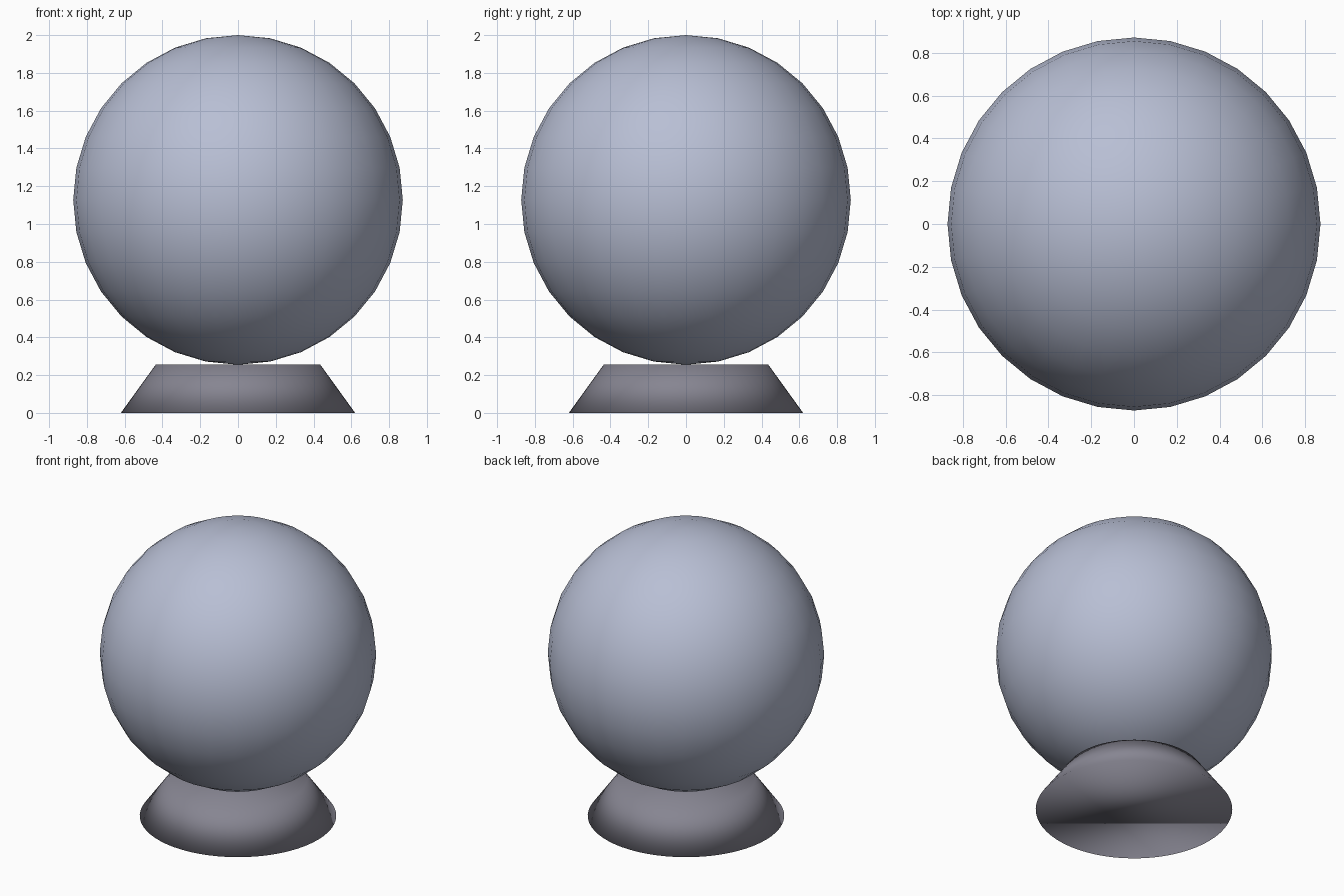
import bpy

if "Cube" in bpy.data.objects:
    bpy.data.objects.remove(bpy.data.objects["Cube"])


def flat_colour(name, rgb):
    mat = bpy.data.materials.new(name)
    mat.diffuse_color = (*rgb, 1.0)
    mat.use_nodes = True
    mat.node_tree.nodes["Principled BSDF"].inputs["Base Color"].default_value = mat.diffuse_color
    return mat


def finish(name, mat):
    obj = bpy.context.object
    obj.name = name
    obj.data.materials.append(mat)
    bpy.ops.object.shade_smooth()
    return obj


BASE_HEIGHT = 0.255
RADIUS = (2.0 - BASE_HEIGHT) / 2

# Tapered round base with soft shading across its rims
bpy.ops.mesh.primitive_cone_add(vertices=64, radius1=0.62, radius2=0.436,
                                depth=BASE_HEIGHT, end_fill_type='NGON',
                                location=(0, 0, BASE_HEIGHT / 2))
finish("base", flat_colour("dark grey", (0.24, 0.235, 0.285)))

# Ball resting on the base
bpy.ops.mesh.primitive_uv_sphere_add(segments=32, ring_count=16, radius=RADIUS,
                                     location=(0, 0, BASE_HEIGHT + RADIUS))
finish("ball", flat_colour("pale blue grey", (0.48, 0.52, 0.66)))
